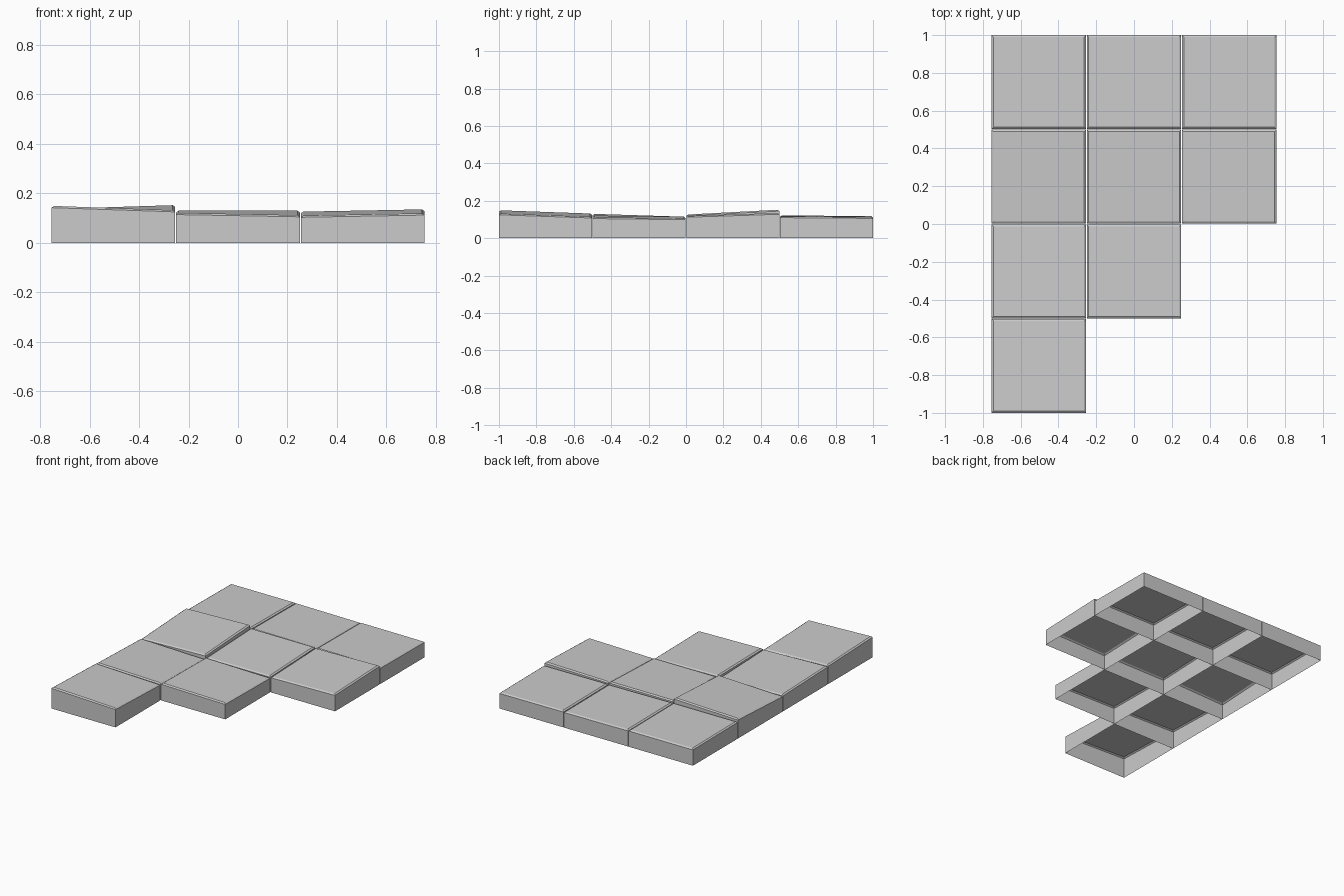
import bpy, bmesh

if "Cube" in bpy.data.objects:
    bpy.data.objects.remove(bpy.data.objects["Cube"])

TILE_X, TILE_Y = 0.5, 0.497
PITCH_X, PITCH_Y = 0.504, 0.501
BEVEL_IN, BEVEL_DROP = 0.01, 0.007

# (column, row from front): front-left top height, rise across x, rise across y
TILES = {
    (0, 0): (0.149, -0.017, -0.017),
    (0, 1): (0.130, -0.013, -0.015),
    (1, 1): (0.121, -0.009, -0.006),
    (0, 2): (0.112, 0.015, 0.025),
    (1, 2): (0.112, 0.000, 0.018),
    (2, 2): (0.110, 0.009, 0.016),
    (0, 3): (0.122, 0.000, -0.004),
    (1, 3): (0.121, -0.004, -0.004),
    (2, 3): (0.119, -0.002, -0.004),
}


def tile(name, x0, y0, height, rise_x, rise_y):
    bm = bmesh.new()

    def ring(inset, z_at):
        verts = []
        for u, v in ((0, 0), (1, 0), (1, 1), (0, 1)):
            x = x0 + u * TILE_X + inset * (1 - 2 * u)
            y = y0 + v * TILE_Y + inset * (1 - 2 * v)
            verts.append(bm.verts.new((x, y, z_at(u, v))))
        return verts

    def top(u, v):
        return height + rise_x * u + rise_y * v

    # open base, wall top, chamfered tilted cap
    rings = [ring(0, lambda u, v: 0.0),
             ring(0, lambda u, v: top(u, v) - BEVEL_DROP),
             ring(BEVEL_IN, top)]
    for low, high in zip(rings, rings[1:]):
        for i in range(4):
            j = (i + 1) % 4
            bm.faces.new((low[i], low[j], high[j], high[i]))
    bm.faces.new(rings[-1])

    mesh = bpy.data.meshes.new(name)
    bm.to_mesh(mesh)
    bm.free()
    bpy.context.collection.objects.link(bpy.data.objects.new(name, mesh))


# staircase arrangement of tilted paving tiles
for (col, row), tilt in TILES.items():
    tile(f"paving_tile_{row}_{col}", -0.754 + col * PITCH_X, -1 + row * PITCH_Y, *tilt)
